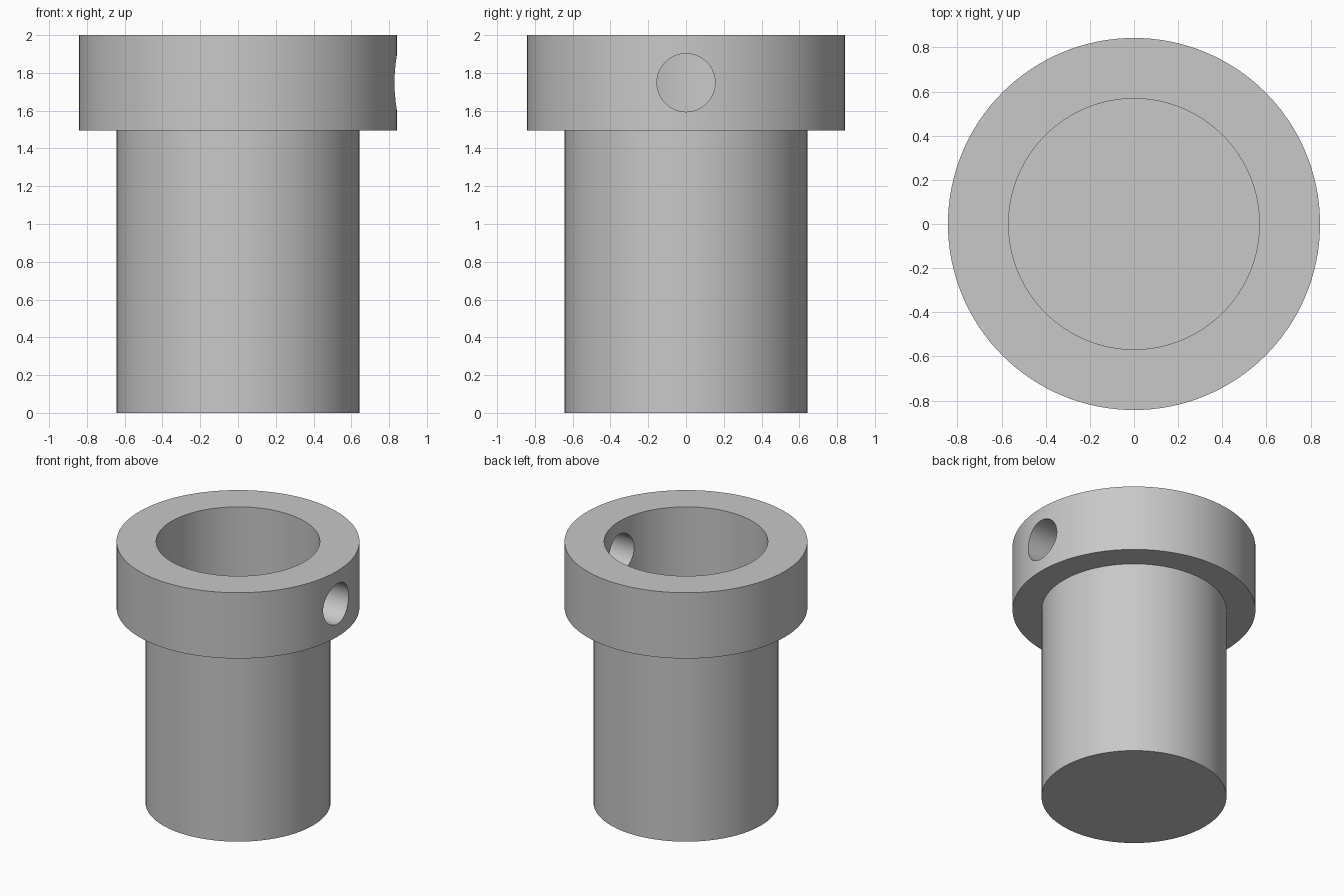
import bpy
import bmesh
import math

SEGMENTS = 128

cube = bpy.data.objects.get("Cube")
if cube:
    bpy.data.objects.remove(cube, do_unlink=True)

# One plain grey finish
grey = bpy.data.materials.new("light_grey")
grey.use_nodes = True
colour = (0.58, 0.58, 0.58, 1)
grey.diffuse_color = colour
grey.node_tree.nodes["Principled BSDF"].inputs["Base Color"].default_value = colour


def revolve(name, profile):
    """Turn an (r, z) profile, starting and ending on the axis, about z."""
    bm = bmesh.new()
    verts = [bm.verts.new((r, 0, z)) for r, z in profile]
    edges = [bm.edges.new(pair) for pair in zip(verts, verts[1:])]
    bmesh.ops.spin(bm, geom=verts + edges, cent=(0, 0, 0), axis=(0, 0, 1),
                   angle=math.tau, steps=SEGMENTS, use_duplicate=False)
    bmesh.ops.remove_doubles(bm, verts=bm.verts, dist=1e-5)
    bmesh.ops.recalc_face_normals(bm, faces=bm.faces)
    mesh = bpy.data.meshes.new(name)
    bm.to_mesh(mesh)
    bm.free()
    mesh.materials.append(grey)
    obj = bpy.data.objects.new(name, mesh)
    bpy.context.collection.objects.link(obj)
    return obj


# Flanged cup: closed base, thin wall, thick collar, open bore
collar_r, tube_r, bore_r = 0.843, 0.642, 0.568
collar_z, floor_z = 1.496, 0.075
body = revolve("flanged_sleeve", [
    (0, 0), (tube_r, 0), (tube_r, collar_z), (collar_r, collar_z),
    (collar_r, 2), (bore_r, 2), (bore_r, floor_z), (0, floor_z)])

# Radial screw hole through the left side of the collar into the bore
bpy.ops.mesh.primitive_cylinder_add(vertices=64, radius=0.154, depth=0.8,
                                    location=(0.7, 0, 1.748),
                                    rotation=(0, math.pi / 2, 0))
cutter = bpy.context.object
cutter.name = "screw_hole_cutter"
cutter.data.materials.append(grey)

hole = body.modifiers.new("screw_hole", "BOOLEAN")
hole.operation = "DIFFERENCE"
hole.solver = "EXACT"
hole.object = cutter

bpy.ops.object.select_all(action="DESELECT")
body.select_set(True)
bpy.context.view_layer.objects.active = body
bpy.ops.object.modifier_apply(modifier=hole.name)
bpy.data.objects.remove(cutter, do_unlink=True)
bpy.ops.object.shade_smooth_by_angle(angle=math.radians(30))
